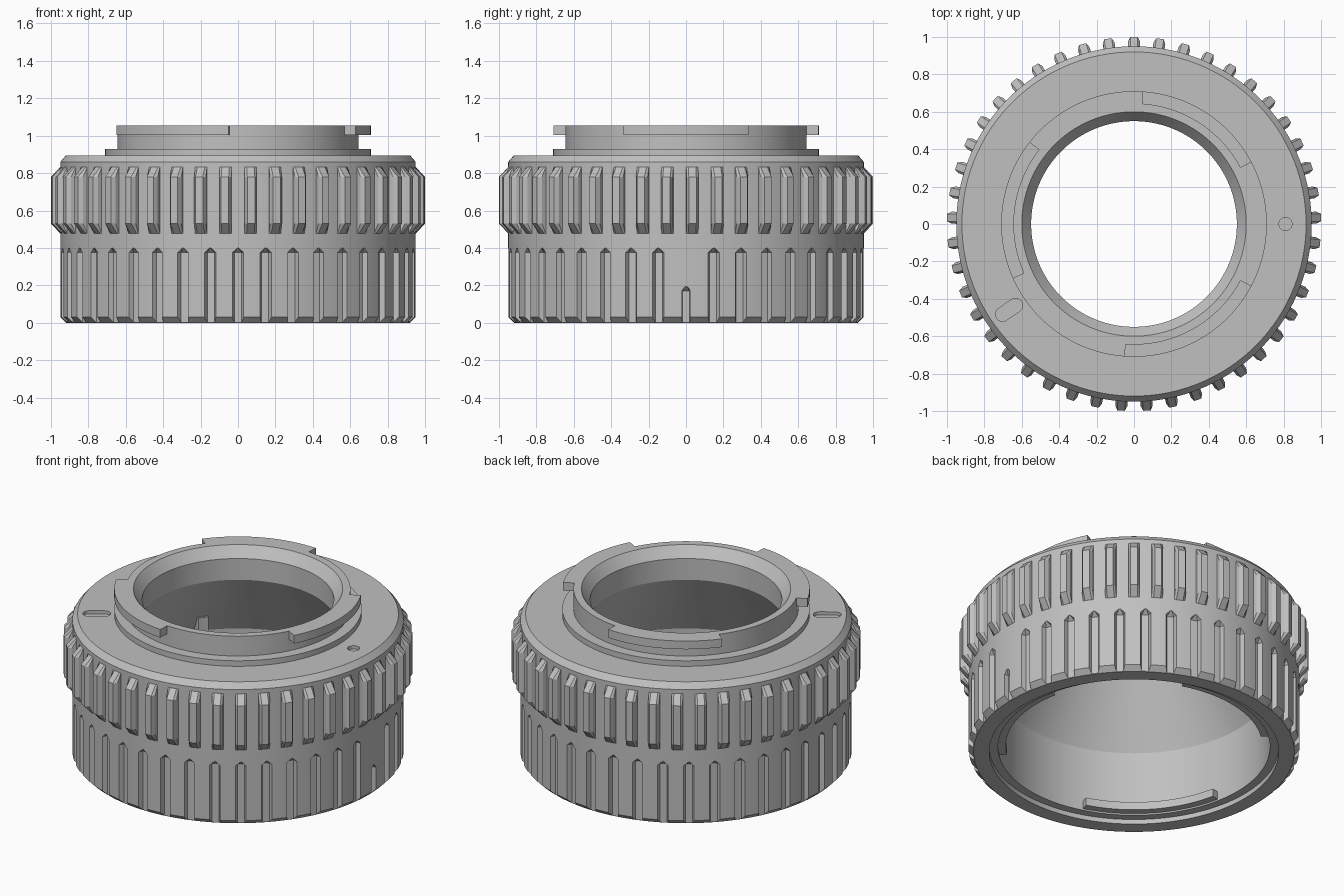
import bpy, bmesh
from math import radians, sin, cos, pi

if "Cube" in bpy.data.objects:
    bpy.data.objects.remove(bpy.data.objects["Cube"])

grey = bpy.data.materials.new("neutral_grey")
grey.use_nodes = True
colour = (0.53, 0.53, 0.53, 1)
grey.diffuse_color = colour
grey.node_tree.nodes["Principled BSDF"].inputs["Base Color"].default_value = colour


def polar(r, angle, z, side=0):
    """Point at a radius and angle, shifted sideways along the tangent."""
    a = radians(angle)
    return (r * cos(a) - side * sin(a), r * sin(a) + side * cos(a), z)


def loft(bm, sections, closed=False):
    """Skin a list of equal cross-sections, capping the ends unless closed."""
    rings = [[bm.verts.new(p) for p in s] for s in sections]
    count = len(rings[0])
    pairs = list(zip(rings, rings[1:]))
    if closed:
        pairs.append((rings[-1], rings[0]))
    else:
        bm.faces.new(rings[0][::-1])
        bm.faces.new(rings[-1])
    for a, b in pairs:
        for i in range(count):
            j = (i + 1) % count
            bm.faces.new((a[i], a[j], b[j], b[i]))


def finish(name, bm):
    bmesh.ops.recalc_face_normals(bm, faces=bm.faces)
    mesh = bpy.data.meshes.new(name)
    bm.to_mesh(mesh)
    bm.free()
    mesh.materials.append(grey)
    obj = bpy.data.objects.new(name, mesh)
    bpy.context.collection.objects.link(obj)
    return obj


def select(obj):
    bpy.ops.object.select_all(action='DESELECT')
    obj.select_set(True)
    bpy.context.view_layer.objects.active = obj


def lathe(name, profile, steps=180):
    bm = bmesh.new()
    loft(bm, [[polar(r, 360 * k / steps, z) for r, z in profile]
              for k in range(steps)], closed=True)
    return finish(name, bm)


def arc_block(name, r0, r1, z0, z1, a0, a1, steps=28):
    bm = bmesh.new()
    corners = [(r0, z0), (r1, z0), (r1, z1), (r0, z1)]
    loft(bm, [[polar(r, a0 + (a1 - a0) * k / steps, z) for r, z in corners]
              for k in range(steps + 1)])
    obj = finish(name, bm)
    select(obj)
    bpy.ops.object.shade_smooth_by_angle(angle=radians(25))


# Hollow barrel: outer wall, shoulder, mount neck, tapered bore
body = lathe("barrel", [
    (0.92, 0), (0.95, 0.03), (0.95, 0.86), (0.92, 0.895),
    (0.71, 0.895), (0.71, 0.93), (0.645, 0.93), (0.645, 1.055),
    (0.60, 1.055), (0.55, 0.99), (0.55, 0.855), (0.78, 0.44),
    (0.78, 0.03), (0.83, 0.03), (0.83, 0)])

# Cutters: grip grooves, short index groove, dot and slot recesses
bm = bmesh.new()


def groove(angle, top, wide):
    floor = [(-0.02, 0.922), (0.02, 0.922), (wide, 0.97), (-wide, 0.97)]
    tip = [(-0.004, 0.95), (0.004, 0.95), (0.012, 0.97), (-0.012, 0.97)]
    loft(bm, [[polar(r, angle, z, s) for s, r in shape]
              for z, shape in ((-0.05, floor), (top - 0.025, floor), (top, tip))])


for k in range(1, 40):
    groove(9 * k, 0.4, 0.038)
groove(0, 0.195, 0.024)


def recess(angle, radius, half_length, half_width, depth):
    outline = []
    for k in range(32):
        a = 2 * pi * (k + 0.5) / 32
        shift = half_length if cos(a) > 0 else -half_length
        outline.append((radius + shift + half_width * cos(a), half_width * sin(a)))
    loft(bm, [[polar(r, angle, z, s) for r, s in outline]
              for z in (0.895 - depth, 0.95)])


recess(0, 0.81, 0, 0.035, 0.02)
recess(214.5, 0.81, 0.042, 0.038, 0.02)

cutter = finish("recess_cutter", bm)
cutter.hide_render = True
cut = body.modifiers.new("recesses", 'BOOLEAN')
cut.operation = 'DIFFERENCE'
cut.solver = 'EXACT'
cut.object = cutter
select(body)
bpy.ops.object.modifier_apply(modifier=cut.name)
bpy.data.objects.remove(cutter)
select(body)
bpy.ops.object.shade_smooth_by_angle(angle=radians(20))

# Raised grip ribs around the upper band
bm = bmesh.new()
full = [(-0.032, 0.92), (-0.032, 0.975), (-0.02, 1.0),
        (0.02, 1.0), (0.032, 0.975), (0.032, 0.92)]
end = [(s, min(r, 0.948)) for s, r in full]
for k in range(45):
    loft(bm, [[polar(r, 90 + 8 * k, z, s) for s, r in shape]
              for z, shape in ((0.475, end), (0.53, full), (0.78, full), (0.835, end))])
finish("grip_ribs", bm)

# Bayonet lugs on the neck
for name, start, stop in (("side", -28, 28), ("back", 86, 142), ("front", 204, 266)):
    arc_block(name + "_lug", 0.62, 0.71, 1.003, 1.055, start, stop)

# Inner bayonet tabs at the bottom opening, and a stop inside the bore
for k in range(3):
    centre = 222 + 120 * k
    arc_block(f"inner_tab_{k + 1}", 0.735, 0.80, 0.04, 0.09, centre - 30, centre + 30)
arc_block("inner_stop", 0.70, 0.80, 0.40, 0.56, 139, 144, steps=4)
